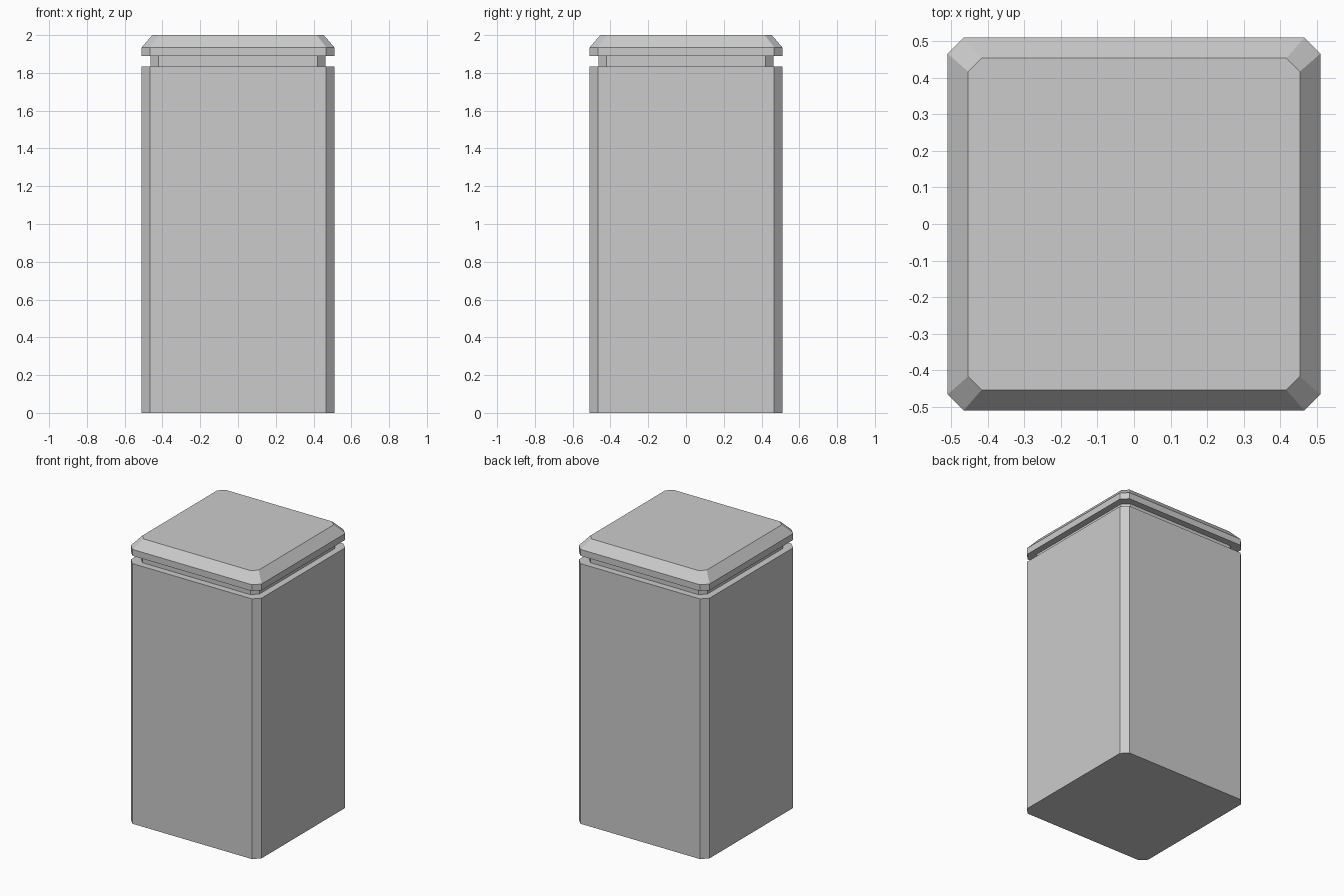
import bpy
import bmesh

if "Cube" in bpy.data.objects:
    bpy.data.objects.remove(bpy.data.objects["Cube"])

# Profile from bottom to top: (height, half width, where the corner cut starts)
PROFILE = [
    (0.000, 0.51, 0.466),    # body
    (1.835, 0.51, 0.466),
    (1.835, 0.463, 0.42),    # recessed neck
    (1.890, 0.463, 0.42),
    (1.890, 0.51, 0.466),    # cap rim
    (1.935, 0.51, 0.466),
    (2.000, 0.454, 0.417),   # sloped cap edge
]


def octagon(bm, z, h, c):
    """Square ring with cut corners, counter-clockwise."""
    pts = [(c, -h), (h, -c), (h, c), (c, h), (-c, h), (-h, c), (-h, -c), (-c, -h)]
    return [bm.verts.new((x, y, z)) for x, y in pts]


# Square pillar with grooved, bevelled cap as one closed surface
bm = bmesh.new()
rings = [octagon(bm, *level) for level in PROFILE]
for low, high in zip(rings, rings[1:]):
    for i in range(8):
        j = (i + 1) % 8
        bm.faces.new((low[i], low[j], high[j], high[i]))
bm.faces.new(rings[0][::-1])
bm.faces.new(rings[-1])
bmesh.ops.recalc_face_normals(bm, faces=bm.faces)

mesh = bpy.data.meshes.new("capped_pillar")
bm.to_mesh(mesh)
bm.free()
pillar = bpy.data.objects.new("capped_pillar", mesh)
bpy.context.collection.objects.link(pillar)
